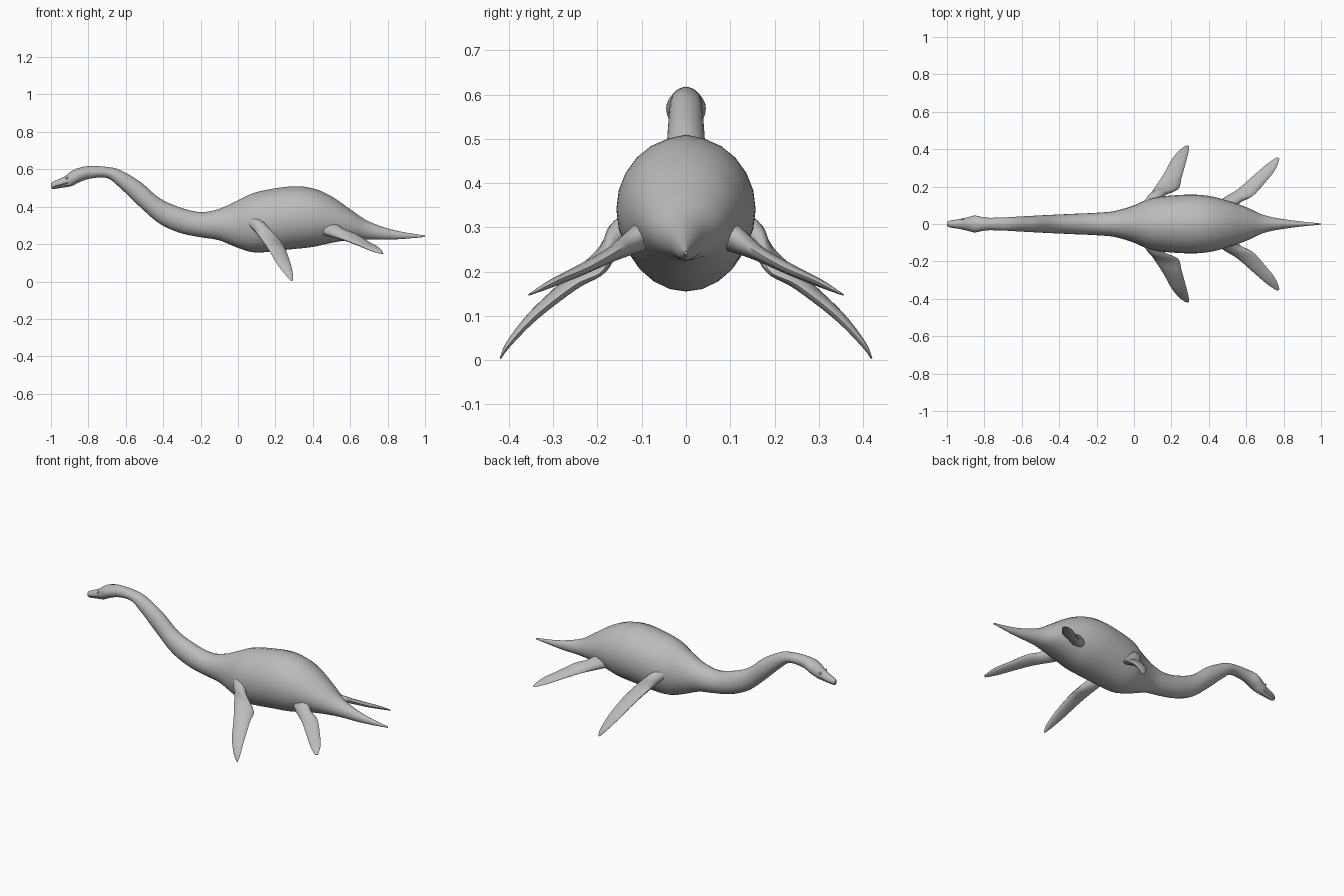
import bpy
import bmesh
from math import sin, cos, pi
from mathutils import Vector

default_cube = bpy.data.objects.get("Cube")
if default_cube:
    bpy.data.objects.remove(default_cube, do_unlink=True)

# Single skin colour
skin = bpy.data.materials.new("grey_skin")
skin.use_nodes = True
colour = (0.5, 0.5, 0.5, 1)
skin.diffuse_color = colour
skin.node_tree.nodes["Principled BSDF"].inputs["Base Color"].default_value = colour


def smooth_rows(rows, steps):
    """Pass a Catmull-Rom spline through rows of equal length."""
    padded = [rows[0]] + rows + [rows[-1]]
    result = []
    for a, b, c, d in zip(padded, padded[1:], padded[2:], padded[3:]):
        for step in range(steps):
            t = step / steps
            result.append([
                q + t / 2 * (r - p + t * (2 * p - 5 * q + 4 * r - s
                                          + t * (3 * (q - r) + s - p)))
                for p, q, r, s in zip(a, b, c, d)])
    return result + [list(rows[-1])]


def loft(name, rings, angle=0.7):
    """Skin a list of closed rings, capping both ends."""
    bm = bmesh.new()
    loops = [[bm.verts.new(point) for point in ring] for ring in rings]
    for lower, upper in zip(loops, loops[1:]):
        for i in range(len(lower)):
            j = (i + 1) % len(lower)
            bm.faces.new((lower[i], lower[j], upper[j], upper[i]))
    bm.faces.new(loops[0])
    bm.faces.new(loops[-1])
    bmesh.ops.recalc_face_normals(bm, faces=bm.faces)
    mesh = bpy.data.meshes.new(name)
    bm.to_mesh(mesh)
    bm.free()
    obj = bpy.data.objects.new(name, mesh)
    bpy.context.collection.objects.link(obj)
    finish(obj, angle)
    return obj


def finish(obj, angle=0.7):
    obj.data.materials.clear()
    obj.data.materials.append(skin)
    bpy.ops.object.select_all(action="DESELECT")
    obj.select_set(True)
    bpy.context.view_layer.objects.active = obj
    bpy.ops.object.shade_smooth_by_angle(angle=angle)


# Head, neck, trunk and tail: position, top, bottom, half width
profile = [
    (-1, .525, .50, .008), (-.985, .535, .495, .018),
    (-.93, .56, .503, .027), (-.89, .59, .51, .036),
    (-.85, .607, .53, .045), (-.79, .617, .55, .034),
    (-.7, .612, .553, .035), (-.63, .595, .50, .039),
    (-.52, .53, .395, .045), (-.42, .445, .31, .05),
    (-.31, .395, .26, .055), (-.2, .37, .237, .06),
    (-.1, .387, .22, .07), (0, .432, .18, .1),
    (.1, .475, .155, .14), (.28, .505, .172, .157),
    (.4, .495, .185, .15), (.5, .453, .207, .125),
    (.6, .385, .222, .09), (.7, .32, .225, .046),
    (.84, .273, .225, .02), (1, .246, .238, .003)]
SIDES = 24
rings = []
for x, top, bottom, width in smooth_rows(profile, 5):
    ring = []
    for i in range(SIDES):
        a = 2 * pi * i / SIDES
        side, up = sin(a), cos(a)
        if i == 0:
            up += 0.02      # spine ridge
        if x < -.9 and i in (8, 16):
            side *= 0.8     # mouth crease
        ring.append((x, width * side,
                     (top + bottom) / 2 + (top - bottom) / 2 * up))
    rings.append(ring)
loft("body", rings)


# Flippers: leading point, trailing point and thickness along the limb
def flipper(name, stations, mirror):
    rings = []
    for row in smooth_rows(stations, 5):
        lead, trail, thick = Vector(row[:3]), Vector(row[3:6]), row[6]
        normal = (trail - lead).cross(Vector((0.5, 0.7, -0.6))).normalized()
        ring = []
        for i in range(12):
            a = 2 * pi * i / 12
            p = lead.lerp(trail, (1 - cos(a)) / 2) + normal * thick * sin(a)
            ring.append((p.x, p.y * mirror, p.z))
        rings.append(ring)
    loft(name, rings, 1)


front = [
    (.04, .09, .31, .13, .09, .33, .04),
    (.08, .15, .28, .16, .155, .29, .028),
    (.115, .2, .24, .235, .185, .205, .02),
    (.16, .27, .175, .255, .25, .17, .016),
    (.205, .35, .1, .28, .34, .1, .012),
    (.25, .4, .04, .294, .4, .035, .007),
    (.283, .42, .004, .292, .419, .004, .002)]
rear = [
    (.41, .08, .27, .53, .07, .31, .04),
    (.48, .135, .25, .57, .12, .275, .026),
    (.56, .19, .225, .635, .15, .25, .017),
    (.64, .26, .195, .7, .22, .21, .013),
    (.71, .32, .165, .755, .29, .18, .009),
    (.765, .357, .147, .778, .348, .15, .002)]
for label, mirror in (("left", 1), ("right", -1)):
    flipper("front_flipper_" + label, front, mirror)
    flipper("rear_flipper_" + label, rear, mirror)
    # Eyes set low in the skull
    bpy.ops.mesh.primitive_uv_sphere_add(
        segments=12, ring_count=8, radius=.007,
        location=(-.915, mirror * .026, .555))
    eye = bpy.context.object
    eye.name = "eye_" + label
    finish(eye)
